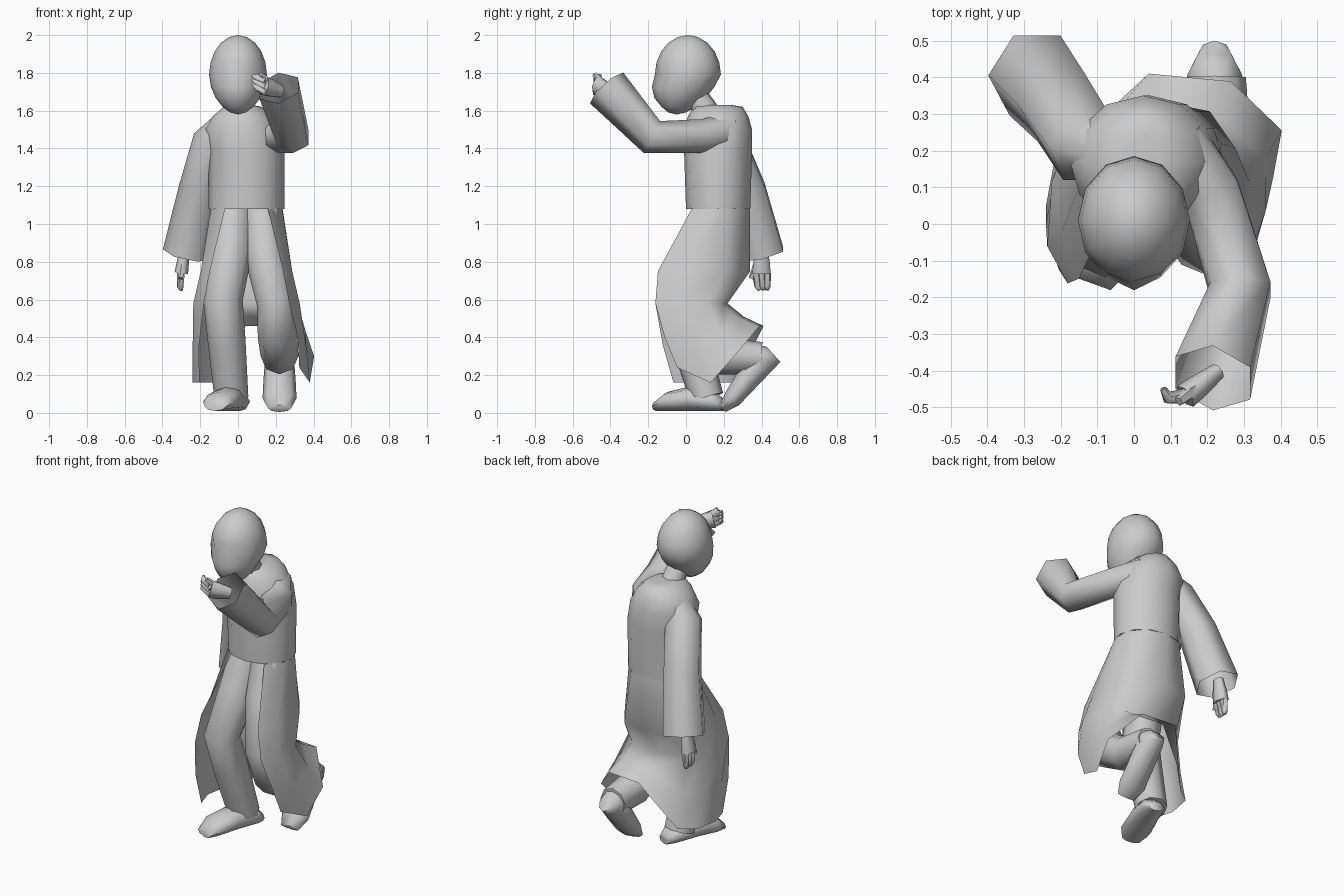
import bpy
import bmesh
import math
from mathutils import Vector

start_cube = bpy.data.objects.get("Cube")
if start_cube:
    bpy.data.objects.remove(start_cube, do_unlink=True)

FORWARD = Vector((0, -1, 0))
SIDEWAYS = Vector((1, 0, 0))
UP = Vector((0, 0, 1))

grey = bpy.data.materials.new("plain grey")
grey.use_nodes = True
grey.diffuse_color = (0.6, 0.6, 0.6, 1)
grey.node_tree.nodes["Principled BSDF"].inputs["Base Color"].default_value = grey.diffuse_color


def finish(name, bm):
    """Turn a bmesh into a shaded object that keeps its sharp folds."""
    mesh = bpy.data.meshes.new(name)
    bm.to_mesh(mesh)
    bm.free()
    mesh.materials.append(grey)
    part = bpy.data.objects.new(name, mesh)
    bpy.context.collection.objects.link(part)
    bpy.ops.object.select_all(action="DESELECT")
    part.select_set(True)
    bpy.context.view_layer.objects.active = part
    bpy.ops.object.shade_smooth_by_angle(angle=math.radians(70))


def skin(name, rows, closed=True, cap_start=True, cap_end=True):
    """Join equal rows of points into a surface, optionally closed round and capped."""
    bm = bmesh.new()
    grid = [[bm.verts.new(point) for point in row] for row in rows]
    count = len(grid[0])
    for this_row, next_row in zip(grid, grid[1:]):
        for c in range(count if closed else count - 1):
            d = (c + 1) % count
            bm.faces.new((this_row[c], this_row[d], next_row[d], next_row[c]))
    if cap_start:
        bm.faces.new(list(reversed(grid[0])))
    if cap_end:
        bm.faces.new(grid[-1])
    finish(name, bm)


def ellipse(centre, along, up, width, height, sides):
    """Ring of points square to a direction, its height measured towards up."""
    side = along.cross(up).normalized()
    normal = along.cross(side)
    angles = [math.tau * k / sides for k in range(sides)]
    return [centre + side * width * math.cos(a) + normal * height * math.sin(a)
            for a in angles]


def limb(name, joints, radii, up=FORWARD, flat=1, sides=8, open_end=False):
    """Tube through a chain of joints, with one radius at each joint."""
    path = [Vector(joint) for joint in joints]
    rows = []
    for i, centre in enumerate(path):
        along = path[min(i + 1, len(path) - 1)] - path[max(i - 1, 0)]
        rows.append(ellipse(centre, along.normalized(), up, radii[i] * flat, radii[i], sides))
    skin(name, rows, cap_end=not open_end)


def hand(label, wrist, knuckles, tips, across):
    """Flat palm, three tapering fingers side by side and a thumb."""
    wrist, knuckles, tips = Vector(wrist), Vector(knuckles), Vector(tips)
    palm = wrist.lerp(knuckles, 0.6)
    limb(label + "_palm", [wrist, palm, knuckles], [0.035, 0.05, 0.055], across, 0.65, 6)
    bulge = (knuckles - wrist) * 0.2
    for place in (-1, 0, 1):
        root = knuckles + across * place * 0.03
        end = tips + across * place * 0.02
        limb(label + "_finger", [root, root.lerp(end, 0.5) + bulge, end],
             [0.022, 0.018, 0.01], across, 1, 5)
    thumb_end = knuckles + across * 0.055 + bulge
    limb(label + "_thumb", [palm + across * 0.02, thumb_end], [0.022, 0.014], across, 1, 5)


def shoe(name, heel, ball, toe, heel_height):
    """Sole that can bend at the ball of the foot, with a raised instep."""
    heel, ball, toe = Vector(heel), Vector(ball), Vector(toe)
    along = (toe - heel).normalized()
    lift = along.cross(UP).normalized().cross(along)
    rows = []
    for centre, width, height in (
            (heel, 0.045, heel_height * 0.6), (heel.lerp(ball, 0.15), 0.075, heel_height),
            (heel.lerp(ball, 0.6), 0.085, 0.065), (ball, 0.09, 0.05), (toe, 0.06, 0.025)):
        rows.append(ellipse(centre + lift * height, along, UP, width, height, 8))
    skin(name, rows)


# Head: a ball narrowed and drawn forward at the jaw, with eye hollows, nose and lips
bm = bmesh.new()
bmesh.ops.create_uvsphere(bm, u_segments=12, v_segments=10, radius=1)
for v in bm.verts:
    jaw = max(0, -v.co.z)
    facing = v.co.y < -0.7
    middle = abs(v.co.x) < 0.1
    if facing and abs(v.co.z) < 0.1 and not middle:
        v.co.y += 0.1
    if facing and middle and -0.7 < v.co.z < -0.1:
        v.co.y -= 0.08
    v.co.x *= 0.153 * (1 - 0.15 * jaw * jaw)
    v.co.y = 0.01 + v.co.y * 0.175 * (1 - 0.15 * jaw) - 0.06 * jaw
    v.co.z = 1.79 + v.co.z * 0.21
finish("head", bm)
limb("neck", [(0.02, 0.13, 1.56), (0.01, 0.04, 1.7)], [0.07, 0.06])

# Robe body: level rings drawn in over the shoulders to the neckline
robe_centre = Vector((0.045, 0.17, 0))
skin("robe_body", [
    ellipse(robe_centre + UP * z - SIDEWAYS * lean, UP, FORWARD, width, depth, 12)
    for z, lean, width, depth in (
        (1.08, 0, 0.2, 0.17), (1.38, 0, 0.2, 0.18), (1.5, 0.02, 0.2, 0.18),
        (1.57, 0.02, 0.16, 0.16), (1.62, 0.02, 0.1, 0.13), (1.63, 0.02, 0.05, 0.07))])

# Robe skirt: rounded rows open at the front, the hem draped over the rear leg
LAST = 8
DRAPE = {4: (-0.03, 0.13, 0.3), 5: (0, 0.13, 0.3), 6: (0.05, 0.06, 0.14),
         7: (0, 0.08, 0), LAST: (-0.02, 0.02, 0.08)}


def bulged(value, power):
    return math.copysign(abs(value) ** power, value)


skirt_rows = []
for z, middle, half_width, front, back, gap, drape_share in (
        (1.08, 0.045, 0.2, 0, 0.34, 0.6, 0),
        (0.75, 0.045, 0.245, -0.21, 0.34, 0.8, 0),
        (0.58, 0.045, 0.285, -0.21, 0.22, 0.8, 0),
        (0.36, 0.06, 0.3, -0.2, 0.24, 1, 0.5),
        (0.16, 0.07, 0.31, -0.14, 0.28, 1, 1)):
    power = 1 if z > 1 else 0.7
    row = []
    for column in range(LAST + 1):
        angle = gap + (math.tau - 2 * gap) * column / LAST
        point = Vector((middle - half_width * bulged(math.sin(angle), power),
                        (front + back) / 2
                        - (back - front) / 2 * bulged(math.cos(angle), power), z))
        row.append(point + Vector(DRAPE.get(column, (0, 0, 0))) * drape_share)
    skirt_rows.append(row)
skin("robe_skirt", skirt_rows, closed=False, cap_start=False, cap_end=False)

# Wide sleeves, open at the cuffs
limb("left_sleeve", [(0.11, 0.22, 1.49), (0.21, 0.09, 1.465), (0.29, -0.18, 1.46),
                     (0.215, -0.42, 1.72)],
     [0.1, 0.09, 0.095, 0.12], SIDEWAYS, sides=6, open_end=True)
limb("right_sleeve", [(-0.06, 0.18, 1.54), (-0.13, 0.21, 1.44), (-0.2, 0.32, 1.18),
                      (-0.27, 0.405, 0.84)],
     [0.07, 0.11, 0.115, 0.13], sides=6, open_end=True)
hand("left", (0.23, -0.4, 1.7), (0.14, -0.47, 1.73), (0.08, -0.45, 1.765), UP)
hand("right", (-0.28, 0.4, 0.88), (-0.3, 0.4, 0.74), (-0.3, 0.41, 0.65), FORWARD)

# Trouser legs, the left one bent back at the knee
limb("right_leg", [(-0.02, 0.17, 1.12), (-0.04, 0.06, 0.85), (-0.08, -0.04, 0.6),
                   (-0.06, 0.02, 0.38), (-0.035, 0.11, 0.08)],
     [0.11, 0.115, 0.105, 0.1, 0.09])
limb("left_leg", [(0.12, 0.17, 1.12), (0.14, 0.06, 0.85), (0.2, -0.04, 0.58),
                  (0.21, 0.03, 0.4), (0.22, 0.2, 0.3), (0.22, 0.4, 0.29)],
     [0.11, 0.11, 0.1, 0.105, 0.1, 0.085], SIDEWAYS)

# Shoes: the right one flat, the left one tipped onto its toe
shoe("right_shoe", (0.01, 0.2, 0.01), (-0.1, -0.1, 0.01), (-0.12, -0.16, 0.01), 0.05)
shoe("left_shoe", (0.22, 0.5, 0.27), (0.22, 0.28, 0.04), (0.22, 0.21, 0.005), 0.09)
